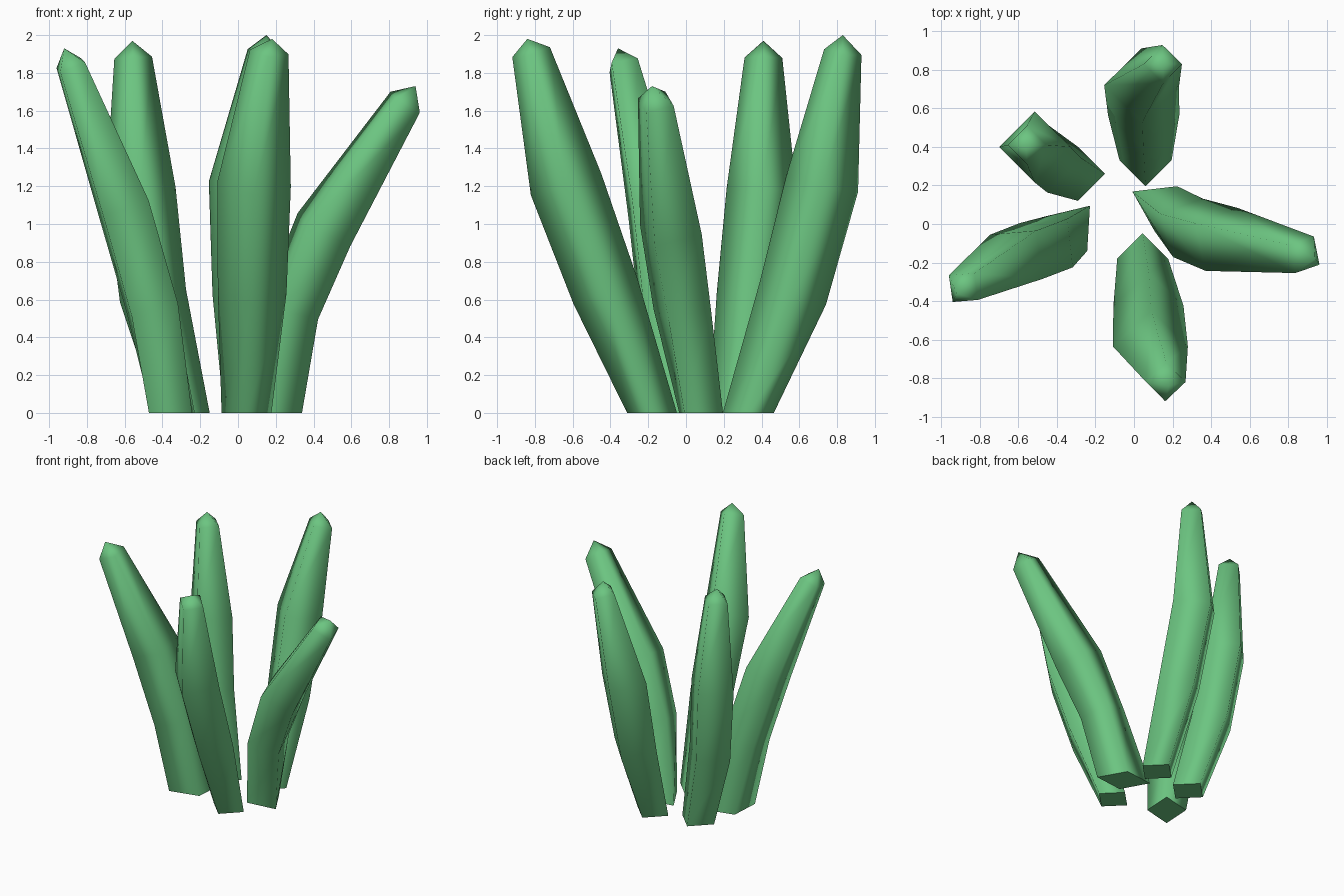
import bpy, bmesh, math
from mathutils import Vector

if "Cube" in bpy.data.objects:
    bpy.data.objects.remove(bpy.data.objects["Cube"])

green = bpy.data.materials.new("leaf green")
green.diffuse_color = (0.15, 0.56, 0.22, 1)
green.use_nodes = True
green.node_tree.nodes["Principled BSDF"].inputs["Base Color"].default_value = green.diffuse_color

# Each leaf: name, azimuth of one corner, stretch of the base section,
# rings of (x, y, z, corner radius), tip point
LEAVES = [
    ("back_leaf", 90, 1.0,
     [(.06, .33, 0, .135), (.05, .565, .63, .185), (.04, .72, 1.21, .195), (.15, .83, 1.91, .1)],
     (.15, .83, 2.0)),
    ("front_leaf", 270, 1.0,
     [(.045, -.18, 0, .132), (.075, -.425, .64, .182), (.085, -.635, 1.21, .195), (.165, -.82, 1.91, .103)],
     (.18, -.84, 1.98)),
    ("right_leaf", -27, 1.5,
     [(.165, .08, 0, .13), (.28, -.02, .55, .17), (.455, -.08, .97, .185), (.885, -.16, 1.645, .108)],
     (.94, -.18, 1.73)),
    ("left_front_leaf", 230, 1.35,
     [(-.35, -.05, 0, .14), (-.455, -.11, .56, .18), (-.61, -.17, 1.1, .18), (-.885, -.33, 1.84, .1)],
     (-.92, -.36, 1.93)),
    ("left_back_leaf", 180, 1.0,
     [(-.29, .26, 0, .14), (-.45, .34, .62, .178), (-.515, .40, 1.18, .185), (-.555, .41, 1.88, .1)],
     (-.56, .41, 1.97)),
]


def make_leaf(name, azimuth, stretch, rings, tip):
    bm = bmesh.new()
    a = math.radians(azimuth)
    heading = Vector((math.cos(a), math.sin(a), 0))
    centres = [Vector(r[:3]) for r in rings]
    loops = []
    # four-cornered rings, square to the path except the flat base
    for i, (c, r) in enumerate(zip(centres, rings)):
        if i == 0:
            t = Vector((0, 0, 1))
        else:
            t = (centres[min(i + 1, 3)] - centres[i - 1]).normalized()
        u = (heading - t * heading.dot(t)).normalized()
        v = t.cross(u)
        k = stretch if i == 0 else 1.0
        loops.append([bm.verts.new(c + d * r[3]) for d in (u * k, v, -u * k, -v)])
    # walls
    for low, high in zip(loops, loops[1:]):
        for j in range(4):
            n = (j + 1) % 4
            bm.faces.new((low[j], low[n], high[n], high[j]))
    # pointed tip
    apex = bm.verts.new(tip)
    for j in range(4):
        bm.faces.new((loops[-1][j], loops[-1][(j + 1) % 4], apex))
    for f in bm.faces:
        f.smooth = True
    # flat base with a hard edge
    base = bm.faces.new(loops[0][::-1])
    for e in base.edges:
        e.smooth = False
    mesh = bpy.data.meshes.new(name)
    bm.to_mesh(mesh)
    bm.free()
    mesh.materials.append(green)
    bpy.context.collection.objects.link(bpy.data.objects.new(name, mesh))


for leaf in LEAVES:
    make_leaf(*leaf)
